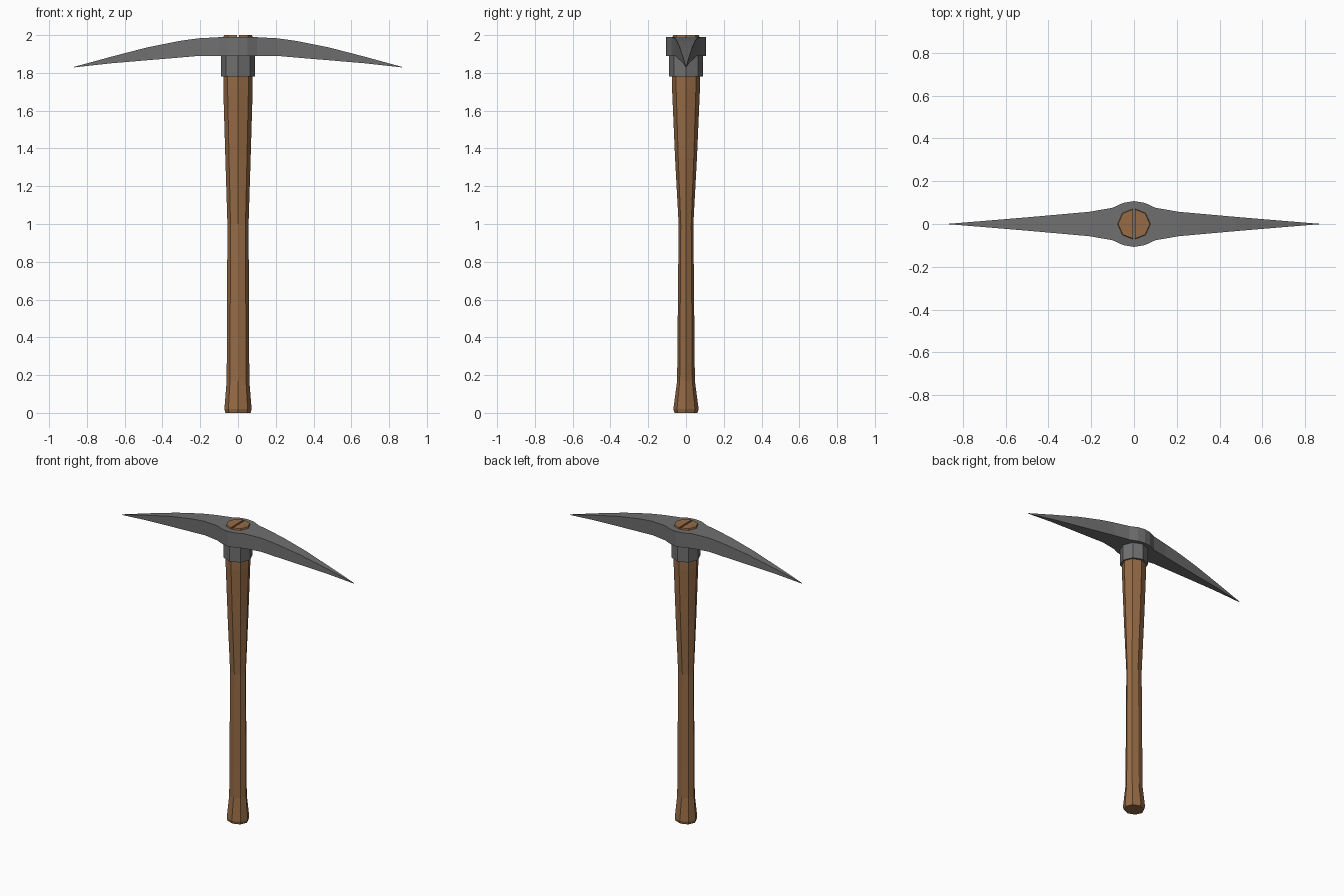
import bpy, bmesh, math

if "Cube" in bpy.data.objects:
    bpy.data.objects.remove(bpy.data.objects["Cube"])


def material(name, rgb):
    m = bpy.data.materials.new(name)
    m.diffuse_color = (*rgb, 1)
    m.use_nodes = True
    m.node_tree.nodes["Principled BSDF"].inputs["Base Color"].default_value = m.diffuse_color
    return m


wood = material("wood", (0.30, 0.145, 0.06))
steel = material("steel", (0.16, 0.16, 0.16))


def loft(name, rings, mat):
    """Skin a list of equal-length point rings and cap both ends."""
    bm = bmesh.new()
    loops = [[bm.verts.new(p) for p in ring] for ring in rings]
    n = len(loops[0])
    for a, b in zip(loops, loops[1:]):
        for i in range(n):
            bm.faces.new((a[i], a[(i + 1) % n], b[(i + 1) % n], b[i]))
    bm.faces.new(loops[0])
    bm.faces.new(loops[-1])
    bmesh.ops.recalc_face_normals(bm, faces=bm.faces[:])
    mesh = bpy.data.meshes.new(name)
    bm.to_mesh(mesh)
    bm.free()
    obj = bpy.data.objects.new(name, mesh)
    bpy.context.collection.objects.link(obj)
    mesh.materials.append(mat)
    return obj


def octagon(rx, ry, z):
    angles = [i * math.pi / 4 for i in range(8)]
    return [(rx * math.cos(a), ry * math.sin(a), z) for a in angles]


# Handle: eight-sided oval shaft, flared at both ends
handle_profile = [
    (0.067, 0.061, 0.00), (0.072, 0.067, 0.02), (0.060, 0.047, 0.17),
    (0.056, 0.039, 1.00), (0.067, 0.058, 1.35), (0.078, 0.074, 1.72),
    (0.078, 0.074, 1.985), (0.074, 0.070, 2.00),
]
handle = loft("handle", [octagon(*p) for p in handle_profile], wood)

# Wedge slot sawn across the top of the handle
slot = loft("slot_cutter", [
    [(-0.007, y, 2.01), (0.007, y, 2.01), (0.002, y, 1.97), (-0.002, y, 1.97)]
    for y in (-0.1, 0.1)], wood)
slot.hide_render = True
slot.hide_set(True)
cut = handle.modifiers.new("slot", 'BOOLEAN')
cut.operation = 'DIFFERENCE'
cut.solver = 'EXACT'
cut.object = slot

# Collar under the head
loft("collar", [octagon(0.089, 0.089, z) for z in (1.78, 1.895)], steel)

# Head: rectangular sections (x, half width, bottom, top), mirrored in x
half = [
    (0.00, 0.107, 1.89, 1.99), (0.05, 0.099, 1.89, 1.99),
    (0.10, 0.076, 1.89, 1.989), (0.21, 0.057, 1.89, 1.983),
    (0.31, 0.048, 1.881, 1.969), (0.48, 0.033, 1.867, 1.935),
    (0.67, 0.017, 1.851, 1.886), (0.867, 0.001, 1.829, 1.832),
]
sections = [(-x, w, b, t) for x, w, b, t in reversed(half[1:])] + half
loft("pick_head", [[(x, -w, b), (x, w, b), (x, w, t), (x, -w, t)]
                   for x, w, b, t in sections], steel)
